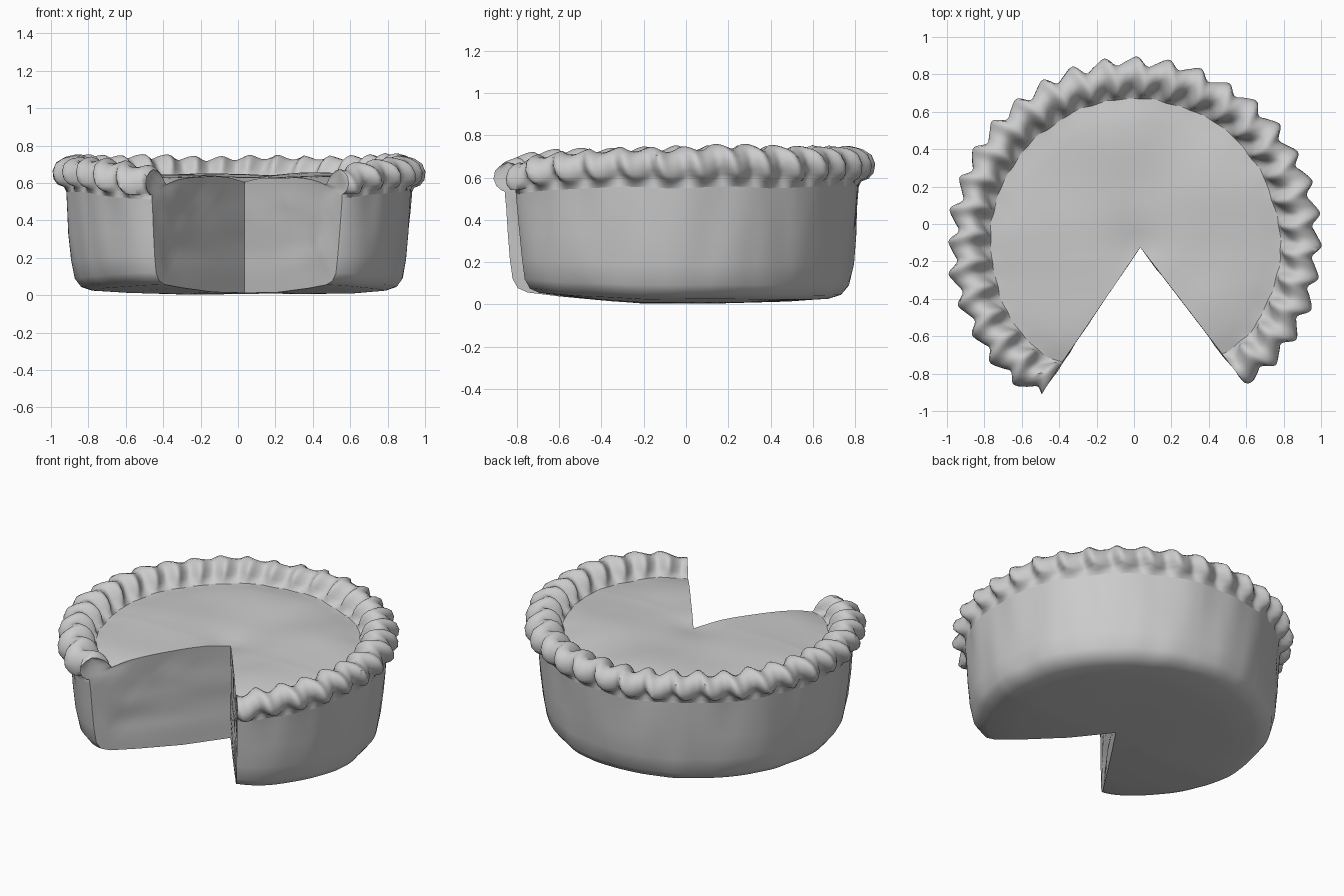
import bpy, bmesh, math
from mathutils import Vector, noise

if "Cube" in bpy.data.objects:
    bpy.data.objects.remove(bpy.data.objects["Cube"])

CENTRE = Vector((0.004, -0.105))
START, SWEEP = math.radians(-51.7), math.radians(290)
STEPS, CRIMPS = 432, 36

# Half profiles (radius, height, crimp weight), both running from axis to rim crest
LOWER = [(0, .012, 0), (.3, .006, 0), (.6, .012, 0), (.78, .025, 0), (.84, .045, 0),
         (.875, .09, 0), (.895, .19, 0), (.908, .33, 0), (.917, .46, 0), (.925, .56, 0),
         (.932, .582, .4), (.952, .588, 1), (.972, .612, 1), (.977, .65, 1),
         (.96, .69, 1), (.925, .712, 1), (.89, .72, 1)]
UPPER = [(0, .605, 0), (.08, .617, 0), (.16, .63, 0), (.24, .638, 0), (.32, .643, 0),
         (.4, .646, 0), (.48, .647, 0), (.56, .645, 0), (.64, .641, 0), (.7, .635, 0),
         (.745, .628, 0), (.775, .624, .1), (.795, .634, .5), (.81, .655, .9),
         (.83, .685, 1), (.858, .708, 1), (.89, .72, 1)]


def place(point, t):
    """Sweep a profile point round the pie, adding crimps and hand-made wobble."""
    r, z, w = point
    a = START + SWEEP * t
    end = min(t, 1 - t) * SWEEP
    phase = CRIMPS * a + 1.1 + (z - .65) * 9 + (r - .88) * 5
    near = math.exp(-end / .1)
    grow = 1 - .045 * near * min(1, r)
    rr = r * grow + w * .024 * (math.sin(phase) + .2 * math.sin(2 * phase))
    zz = z + w * .012 * math.cos(phase + .6)
    shift = max(0, 1 - r / .85)
    x = CENTRE.x + rr * math.cos(a) + .03 * shift
    y = CENTRE.y + rr * math.sin(a) - .02 * shift
    n = noise.noise(Vector((x * 2.6, y * 2.6, z * 3)))
    m = noise.noise(Vector((x * 6, y * 6, z * 3 + 7)))
    k = min(1, r * 3)
    x += k * .012 * m * math.cos(a)
    y += k * .012 * m * math.sin(a)
    zz += (.018 * n if z > .5 else .006 * n) * k
    front = max(0, -y - .2)
    if z > .5:
        zz += w * (.018 - .03 * near) - .06 * front
    else:
        zz += .06 * front * (1 - z / .5)
    return Vector((x, y, max(0, zz)))


def build(name, rows):
    """Quad grid from rows of points, smooth shaded."""
    bm = bmesh.new()
    grid = [[bm.verts.new(p) for p in row] for row in rows]
    for r0, r1 in zip(grid, grid[1:]):
        for i in range(len(r0) - 1):
            bm.faces.new((r0[i], r1[i], r1[i + 1], r0[i + 1]))
    bmesh.ops.remove_doubles(bm, verts=bm.verts, dist=1e-5)
    mesh = bpy.data.meshes.new(name)
    bm.to_mesh(mesh)
    bm.free()
    obj = bpy.data.objects.new(name, mesh)
    bpy.context.collection.objects.link(obj)
    bpy.ops.object.select_all(action='DESELECT')
    obj.select_set(True)
    bpy.context.view_layer.objects.active = obj
    bpy.ops.object.shade_smooth_by_angle(angle=math.radians(50))
    return obj


def sweep(name, profile):
    return build(name, [[place(p, i / STEPS) for p in profile] for i in range(STEPS + 1)])


# Outer crust, crimped rim and top of the filling
sweep("crust_shell", LOWER[:10])
sweep("crimped_rim", LOWER[9:] + UPPER[11:-1][::-1])
sweep("filling_top", UPPER[:12][::-1])


def cut_face(name, t, flip):
    """Rough face where the slice was taken out."""
    rows = []
    a = START + SWEEP * t
    normal = Vector((-math.sin(a), math.cos(a), 0)) * (-1 if t == 0 else 1)
    levels = 24
    for lo, up in zip(LOWER, UPPER):
        p, q = place(lo, t), place(up, t)
        row = []
        for j in range(levels + 1):
            f = j / levels
            v = p.lerp(q, f)
            fade = min(1, 4 * f * (1 - f)) * min(1, lo[0] * 2)
            v += normal * fade * .022 * (noise.noise(v * 7) - .2)
            row.append(v)
        rows.append(row)
    build(name, rows if flip else rows[::-1])


# Two exposed faces of the missing slice
cut_face("cut_face_right", 0, True)
cut_face("cut_face_left", 1, False)
